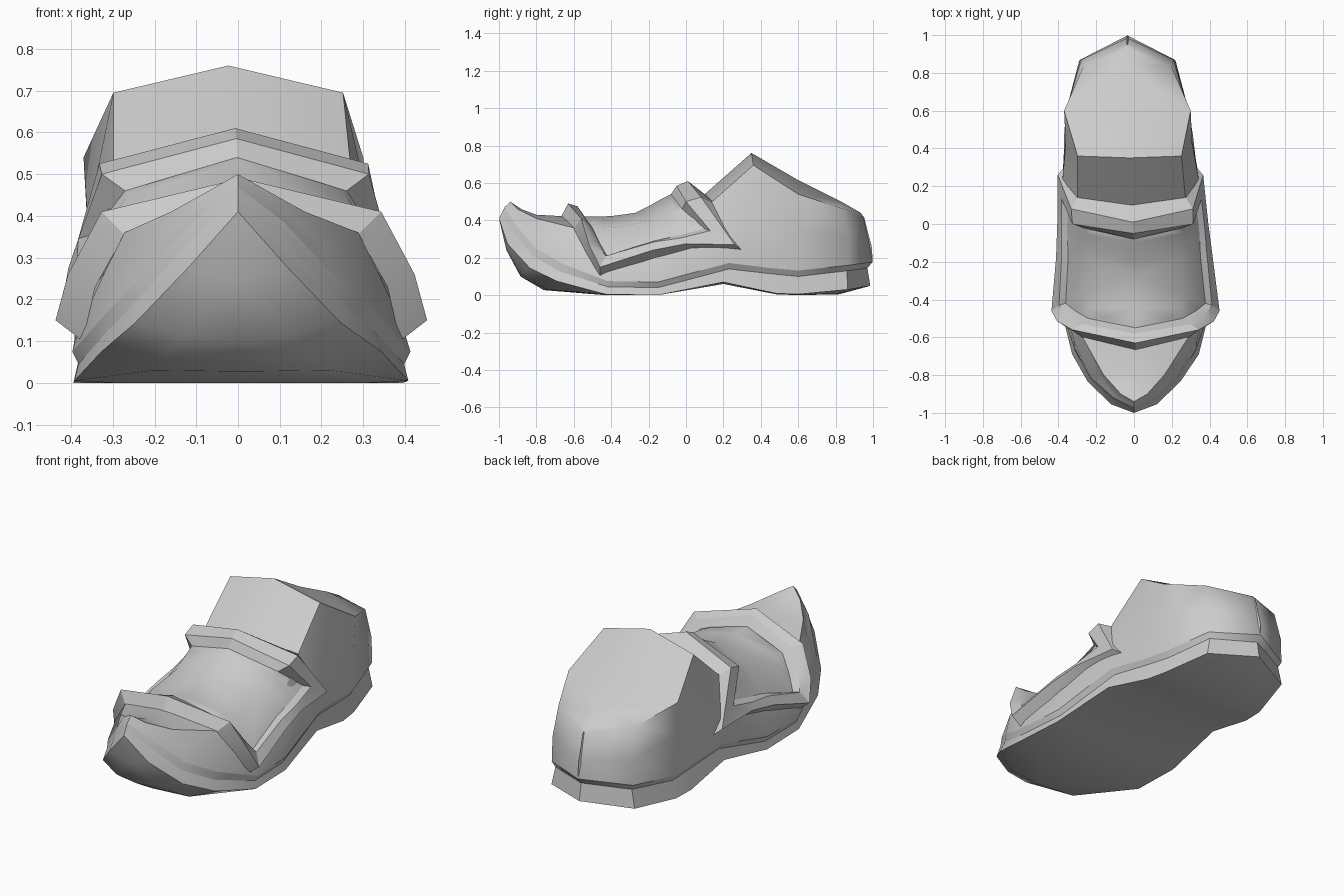
import bpy, bmesh, math

grey = bpy.data.materials.new("light_grey")
grey.diffuse_color = (0.6, 0.6, 0.6, 1)


def lean(y):
    # the heel swings slightly to one side
    return 0.008 - 0.043 * min(1, max(0, (y + 0.3) / 0.9)) if y > -0.8 else 0


def loft(name, rails, angle=32, skip=()):
    """Skin the strips between neighbouring half rails, mirrored left to right."""
    bm = bmesh.new()
    for side in (1, -1):
        grid = [[bm.verts.new((side * x + lean(y), y, z)) for x, y, z in r] for r in rails]
        for row, (a, b) in enumerate(zip(grid, grid[1:])):
            for i in range(len(a) - 1):
                if (row, i) not in skip:
                    bm.faces.new((a[i], a[i + 1], b[i + 1], b[i]))
    bmesh.ops.remove_doubles(bm, verts=bm.verts, dist=0.0005)
    loose = [v for v in bm.verts if not v.link_faces]
    bmesh.ops.delete(bm, geom=loose, context='VERTS')
    bmesh.ops.recalc_face_normals(bm, faces=bm.faces)
    me = bpy.data.meshes.new(name)
    bm.to_mesh(me)
    bm.free()
    me.materials.append(grey)
    ob = bpy.data.objects.new(name, me)
    bpy.context.collection.objects.link(ob)
    bpy.ops.object.select_all(action='DESELECT')
    ob.select_set(True)
    bpy.context.view_layer.objects.active = ob
    bpy.ops.object.shade_smooth_by_angle(angle=math.radians(angle))
    return ob


# Sole: keel line, flat underside, outer edge and the groove above it, toe to heel
keel = [(0, -1, .41), (0, -.96, .24), (0, -.885, .10), (0, -.76, .027), (0, -.43, 0),
        (0, -.15, 0), (0, .2, .06), (0, .48, .005), (0, .6, 0), (0, .82, .005), (0, .985, .05)]
flat = [(0, -1, .41), (.06, -.955, .26), (.13, -.88, .115), (.21, -.74, .03), (.30, -.43, 0),
        (.30, -.15, 0), (.26, .2, .06), (.25, .48, .005), (.24, .6, 0), (.17, .81, .008), (0, .985, .05)]
sole_edge = [(0, -1, .41), (.12, -.955, .275), (.245, -.835, .145), (.335, -.69, .075), (.40, -.43, .005),
             (.395, -.15, 0), (.36, .2, .07), (.34, .48, .01), (.325, .6, .005), (.255, .865, .03), (0, .985, .05)]
groove = [(0, -.985, .44), (.11, -.93, .345), (.23, -.82, .21), (.32, -.67, .125), (.39, -.42, .045),
          (.38, -.15, .04), (.345, .23, .14), (.32, .45, .115), (.305, .6, .10), (.235, .86, .13), (0, .97, .145)]
loft("sole", [keel, flat, sole_edge, groove], 40)

# Welt: overhanging lower lip of the upper
lip = [(0, -.97, .47), (.11, -.915, .385), (.235, -.805, .25), (.325, -.655, .165), (.405, -.42, .075),
       (.395, -.15, .07), (.365, .23, .172), (.335, .45, .145), (.325, .6, .132), (.25, .87, .16), (0, .998, .178)]
loft("welt", [groove, lip], 50)

# Upper: wall, shoulder line and crest, open beneath the instep panel
wall = [(0, -.95, .488), (.085, -.905, .43), (.20, -.79, .32), (.325, -.62, .27), (.385, -.42, .14),
        (.375, -.15, .18), (.36, .24, .31), (.335, .42, .40), (.325, .6, .36), (.245, .87, .30), (0, .985, .265)]
shoulder = [(0, -.94, .50), (.07, -.9, .46), (.16, -.8, .41), (.28, -.60, .36), (.33, -.44, .25),
            (.33, -.15, .275), (.285, .14, .50), (.275, .36, .695), (.335, .6, .54), (.235, .83, .465), (0, .95, .415)]
crest = [(0, -.94, .50), (0, -.88, .46), (0, -.8, .43), (0, -.62, .42), (0, -.45, .38),
         (0, -.15, .42), (0, .1, .54), (0, .35, .76), (0, .6, .615), (0, .83, .50), (0, .935, .44)]
loft("upper", [lip, wall, shoulder, crest], 52, skip=((2, 3), (2, 4), (2, 5)))

# Raised frame around the instep, from front centre round to back centre
outer_base = [(0, -.67, .415), (.28, -.60, .355), (.35, -.535, .23), (.38, -.46, .10), (.37, -.17, .20),
              (.355, .03, .245), (.35, .30, .24), (.28, .15, .49), (0, .10, .54)]
outer_top = [(0, -.63, .49), (.335, -.56, .41), (.415, -.515, .26), (.445, -.46, .15), (.415, -.18, .24),
             (.40, .0, .275), (.385, .26, .27), (.322, .08, .525), (0, .01, .61)]
inner_top = [(0, -.58, .475), (.29, -.53, .39), (.365, -.48, .29), (.405, -.43, .21), (.385, -.17, .285),
             (.38, -.03, .305), (.37, .13, .345), (.32, 0, .50), (0, -.05, .585)]
inner_base = [(0, -.55, .42), (.25, -.50, .36), (.32, -.46, .275), (.37, -.42, .205), (.35, -.17, .29),
              (.35, -.04, .32), (.34, .10, .355), (.265, -.02, .46), (0, -.08, .54)]
loft("instep_frame", [outer_base, outer_top, inner_top, inner_base], 25)

# Arched panel inside the frame
panel_mid = [(0, -.55, .42), (.18, -.50, .39), (.24, -.44, .37), (.27, -.38, .36), (.25, -.18, .40),
             (.26, -.11, .425), (.265, -.05, .445), (.20, -.04, .48), (0, -.08, .54)]
panel_crest = [(0, -.55, .42), (0, -.50, .42), (0, -.45, .42), (0, -.38, .425), (0, -.27, .44),
               (0, -.20, .475), (0, -.13, .515), (0, -.10, .53), (0, -.08, .54)]
loft("instep_panel", [inner_base, panel_mid, panel_crest], 50)

# Narrow seam fold down the heel
seam_back = [(0, .952, .42), (0, .972, .34), (0, .993, .26), (0, .998, .19)]
seam_side = [(.014, y - .02, z) for x, y, z in seam_back]
loft("heel_seam", [seam_back, seam_side])
